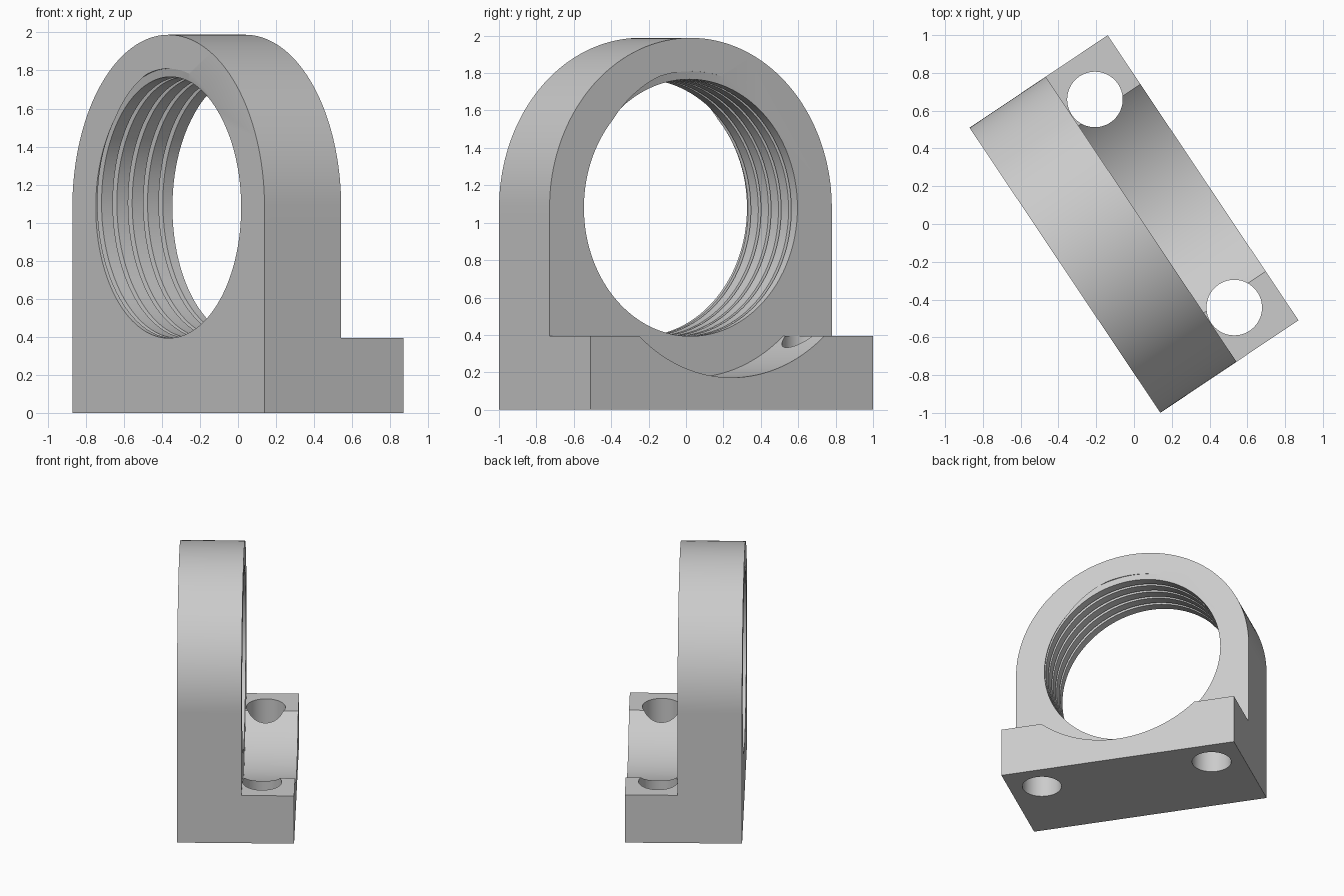
import bpy, bmesh, math
from mathutils import Vector

cube = bpy.data.objects.get("Cube")
if cube:
    bpy.data.objects.remove(cube, do_unlink=True)

# Main sizes: u runs along the width, v along the depth, z up
W, D = 0.908, 0.44          # half width (also outer arc radius), half depth
CZ = 1.08                   # height of the bore axis
STEP = 0.045                # v of the ring's rear face
FOOT = 0.395                # height of the foot
CREST, ROOT, TURNS = 0.687, 0.73, 5
PITCH = (STEP + D) / TURNS

grey = bpy.data.materials.new("plain grey")
grey.use_nodes = True
grey.diffuse_color = (0.6, 0.6, 0.6, 1)
grey.node_tree.nodes["Principled BSDF"].inputs["Base Color"].default_value = (0.6, 0.6, 0.6, 1)


def make_object(name, bm):
    bmesh.ops.recalc_face_normals(bm, faces=bm.faces)
    mesh = bpy.data.meshes.new(name)
    bm.to_mesh(mesh)
    bm.free()
    mesh.materials.append(grey)
    obj = bpy.data.objects.new(name, mesh)
    bpy.context.collection.objects.link(obj)
    return obj


def prism(name, profile, v0, v1):
    """Extrude a (u, z) outline from v0 to v1."""
    bm = bmesh.new()
    face = bm.faces.new([bm.verts.new((u, v0, z)) for u, z in profile])
    new = bmesh.ops.extrude_face_region(bm, geom=[face])["geom"]
    bmesh.ops.translate(bm, vec=(0, v1 - v0, 0),
                        verts=[g for g in new if isinstance(g, bmesh.types.BMVert)])
    return make_object(name, bm)


def arc(radius, a0, a1, n):
    return [(radius * math.cos(a0 + (a1 - a0) * i / n),
             CZ + radius * math.sin(a0 + (a1 - a0) * i / n)) for i in range(n + 1)]


def thread_cutter(n=120):
    """Screw-shaped solid: wide crest land with a narrow helical groove."""
    section = [(-0.13, CREST), (-0.045, ROOT), (0.045, ROOT), (0.13, CREST)]
    bm = bmesh.new()
    rows = []
    for k in range(-n, (TURNS + 1) * n + 1):
        a = 2 * math.pi * k / n
        rows.append([bm.verts.new((-r * math.sin(a), -D + PITCH * (k / n + off),
                                   CZ + r * math.cos(a))) for off, r in section])
    for k in range(len(rows) - 1):
        p, q = rows[k], rows[k + 1]
        for j in range(3):
            bm.faces.new((p[j], p[j + 1], q[j + 1], q[j]))
        if k + n + 1 < len(rows):
            bm.faces.new((p[3], rows[k + n][0], rows[k + n + 1][0], q[3]))
    # Close both ends with a fan to a point on the axis
    tips = [bm.verts.new((0, v, CZ)) for v in (-D - 2 * PITCH, STEP + 2 * PITCH)]
    middle = (STEP - D) / 2
    for e in [e for e in bm.edges if e.is_boundary]:
        side = (e.verts[0].co.y + e.verts[1].co.y) / 2 > middle
        bm.faces.new((e.verts[0], e.verts[1], tips[side]))
    return make_object("thread_cutter", bm)


def bolt_cutter(u):
    bm = bmesh.new()
    bmesh.ops.create_cone(bm, cap_ends=True, segments=64, radius1=0.147, radius2=0.147, depth=0.8)
    bmesh.ops.translate(bm, vec=(u, 0.195, 0.2), verts=bm.verts)
    return make_object("bolt_hole_cutter", bm)


# Arched block over the full depth
block = prism("threaded_mounting_bracket",
              [(-W, 0), (W, 0)] + arc(W, 0, math.pi, 96), -D, D)

# Relief behind the ring: leaves a low foot with a curved hollow
half = math.asin((CZ - FOOT) / W)
relief = prism("relief_cutter",
               [(-1.3, FOOT)] + arc(W, math.pi + half, 2 * math.pi - half, 64)
               + [(1.3, FOOT), (1.3, 2.3), (-1.3, 2.3)], STEP, 0.8)

for cutter in (relief, bolt_cutter(-0.663), bolt_cutter(0.663), thread_cutter()):
    cutter.hide_render = True
    mod = block.modifiers.new(cutter.name, 'BOOLEAN')
    mod.operation = 'DIFFERENCE'
    mod.solver = 'EXACT'
    mod.object = cutter
    bpy.context.view_layer.objects.active = block
    bpy.ops.object.modifier_apply(modifier=mod.name)
    bpy.data.objects.remove(cutter, do_unlink=True)

# Turn the bracket to its diagonal stance and smooth the curved walls
block.rotation_euler.z = math.radians(-56.2)
bpy.ops.object.select_all(action='DESELECT')
block.select_set(True)
bpy.context.view_layer.objects.active = block
bpy.ops.object.shade_smooth_by_angle(angle=math.radians(25))
